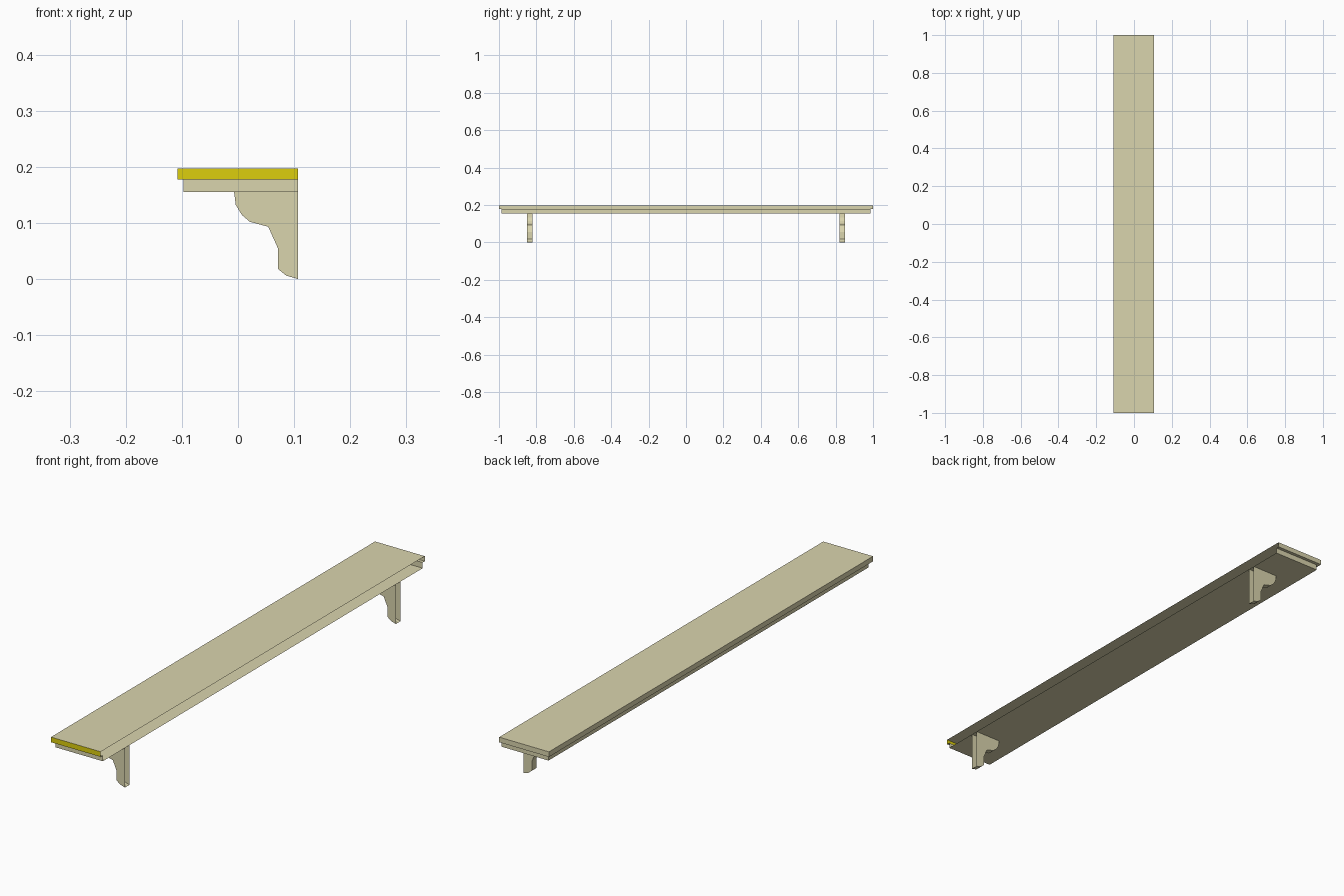
import bpy, bmesh

if "Cube" in bpy.data.objects:
    bpy.data.objects.remove(bpy.data.objects["Cube"])

BACK = 0.107


def material(name, colour):
    m = bpy.data.materials.new(name)
    m.diffuse_color = colour
    m.use_nodes = True
    m.node_tree.nodes["Principled BSDF"].inputs["Base Color"].default_value = m.diffuse_color
    return m


cream = material("cream_paint", (0.70, 0.66, 0.42, 1))
yellow = material("yellow_end", (0.72, 0.62, 0.004, 1))


def finish(name, bm, mats):
    mesh = bpy.data.meshes.new(name)
    bm.to_mesh(mesh)
    bm.free()
    for m in mats:
        mesh.materials.append(m)
    obj = bpy.data.objects.new(name, mesh)
    bpy.context.collection.objects.link(obj)
    return obj


# Stepped shelf board: one shell, open along the wall side
bm = bmesh.new()
levels = [(-0.108, 1.0, 0.197), (-0.108, 1.0, 0.177),
          (-0.097, 0.987, 0.177), (-0.097, 0.987, 0.155)]
rings = [[bm.verts.new(p) for p in
          ((BACK, -y, z), (x, -y, z), (x, y, z), (BACK, y, z))]
         for x, y, z in levels]
bm.faces.new(rings[0][::-1])
bm.faces.new(rings[-1])
for i, (upper, lower) in enumerate(zip(rings, rings[1:])):
    for k in range(3):
        f = bm.faces.new((upper[k], upper[k + 1], lower[k + 1], lower[k]))
        if i == 0 and k == 0:
            f.material_index = 1  # coloured front end of the upper board
finish("shelf_board", bm, [cream, yellow])

# Curved brackets, also open along the wall side
profile = [(-0.007, 0.155), (-0.004, 0.132), (0.007, 0.114), (0.021, 0.102),
           (0.054, 0.093), (0.071, 0.055), (0.071, 0.018), (0.086, 0.006),
           (BACK, 0.0), (BACK, 0.155)]


def bracket(name, y, width=0.028):
    bm = bmesh.new()
    near, far = [[bm.verts.new((x, y + s * width / 2, z)) for x, z in profile]
                 for s in (-1, 1)]
    bm.faces.new(near)
    bm.faces.new(far[::-1])
    for i in range(len(profile) - 2):
        bm.faces.new((near[i], far[i], far[i + 1], near[i + 1]))
    finish(name, bm, [cream])


bracket("front_bracket", -0.836)
bracket("back_bracket", 0.836)
